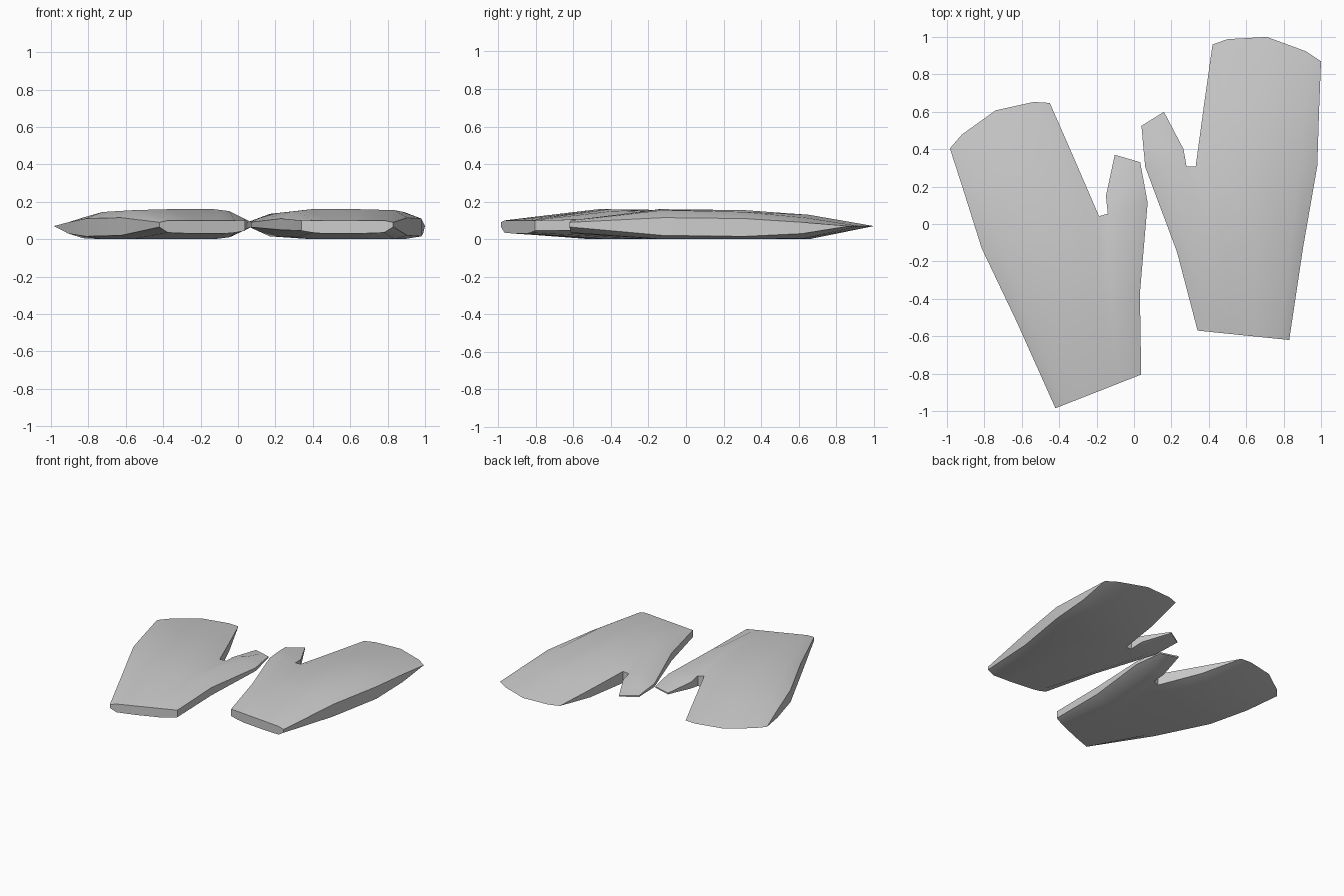
import bpy, bmesh, math
from mathutils import Vector, Matrix

cube = bpy.data.objects.get("Cube")
if cube:
    bpy.data.objects.remove(cube, do_unlink=True)

# Plain grey wool
wool = bpy.data.materials.new("grey_wool")
wool.use_nodes = True
GREY = (0.6, 0.6, 0.6, 1)
wool.diffuse_color = GREY
wool.node_tree.nodes["Principled BSDF"].inputs["Base Color"].default_value = GREY


def row(bm, start, end, fracs, top, bottom, bow=0.0):
    """Pairs of upper and lower vertices across the hand; bow pushes the middle forward."""
    a, b = Vector(start), Vector(end)
    pairs = []
    for f, zt, zb in zip(fracs, top, bottom):
        p = a.lerp(b, f)
        y = p.y + bow * 4 * f * (1 - f)
        pairs.append((bm.verts.new((p.x, y, zt)), bm.verts.new((p.x, y, zb))))
    return pairs


def skin(bm, r1, r2):
    """Upper, lower and side faces between two rows."""
    for i in range(len(r1) - 1):
        for k in (0, 1):
            bm.faces.new((r1[i][k], r1[i + 1][k], r2[i + 1][k], r2[i][k]))
    for i in (0, -1):
        bm.faces.new((r1[i][0], r1[i][1], r2[i][1], r2[i][0]))


def cap(bm, r):
    for p, q in zip(r, r[1:]):
        bm.faces.new((p[0], q[0], q[1], p[1]))


def mitten(name, transform):
    bm = bmesh.new()
    # Wrist and palm, from the outer edge to the thumb edge
    across = (0, .1, .38, .62, .707, .76, .88, 1)
    cuff = row(bm, (.83, -.62), (.34, -.57), across,
               (.09,) + (.1,) * 7, (.065, .035, .03, .03, .03, .03, .035, .045))
    wrist = row(bm, (.905, -.12), (.23, -.15), across,
                (.115, .155, .16, .16, .16, .16, .15, .11),
                (.02, 0, 0, 0, 0, 0, .01, .05))
    knuckles = row(bm, (.98, .31), (.06, .305), across,
                   (.11, .145, .155, .145, .115, .11, .135, .09),
                   (.015, 0, 0, 0, .025, .03, .015, .065))
    skin(bm, cuff, wrist)
    skin(bm, wrist, knuckles)
    cap(bm, cuff)
    cap(bm, knuckles[4:6])

    # Finger pocket, tapering to a thin edge
    pocket = (0, .14, .5, .86, 1)
    fingers = row(bm, (.99, .62), (.376, .65), pocket,
                  (.09, .115, .13, .115, .09), (.03, .005, 0, .005, .03), .02)
    tip = row(bm, (1, .87), (.42, .96), pocket, (.07,) * 5, (.07,) * 5, .085)
    skin(bm, knuckles[:5], fingers)
    skin(bm, fingers, tip)

    # Thumb
    digit = (0, .5, 1)
    thumb = row(bm, (.265, .4), (.05, .41), digit, (.1, .12, .09), (.05, .025, .07))
    thumb_tip = row(bm, (.16, .6), (.04, .525), digit, (.085,) * 3, (.075,) * 3)
    skin(bm, knuckles[5:], thumb)
    skin(bm, thumb, thumb_tip)
    cap(bm, thumb_tip)

    bmesh.ops.remove_doubles(bm, verts=bm.verts, dist=.001)
    bmesh.ops.transform(bm, matrix=transform, verts=bm.verts)
    bmesh.ops.recalc_face_normals(bm, faces=bm.faces)
    mesh = bpy.data.meshes.new(name)
    bm.to_mesh(mesh)
    bm.free()
    mesh.materials.append(wool)
    ob = bpy.data.objects.new(name, mesh)
    bpy.context.collection.objects.link(ob)
    bpy.ops.object.select_all(action='DESELECT')
    ob.select_set(True)
    bpy.context.view_layer.objects.active = ob
    bpy.ops.object.shade_smooth_by_angle(angle=math.radians(35))


# The pair: one mirrored, turned and set nearer the front
mitten("left_mitten", Matrix.Identity(4))
turn = Matrix.Rotation(math.radians(15.6), 4, 'Z')
mirror = Matrix.Scale(-1, 4, (1, 0, 0))
mitten("right_mitten", Matrix.Translation((-.42, -.985, 0)) @ turn
       @ Matrix.Translation((.83, .62, 0)) @ mirror)
